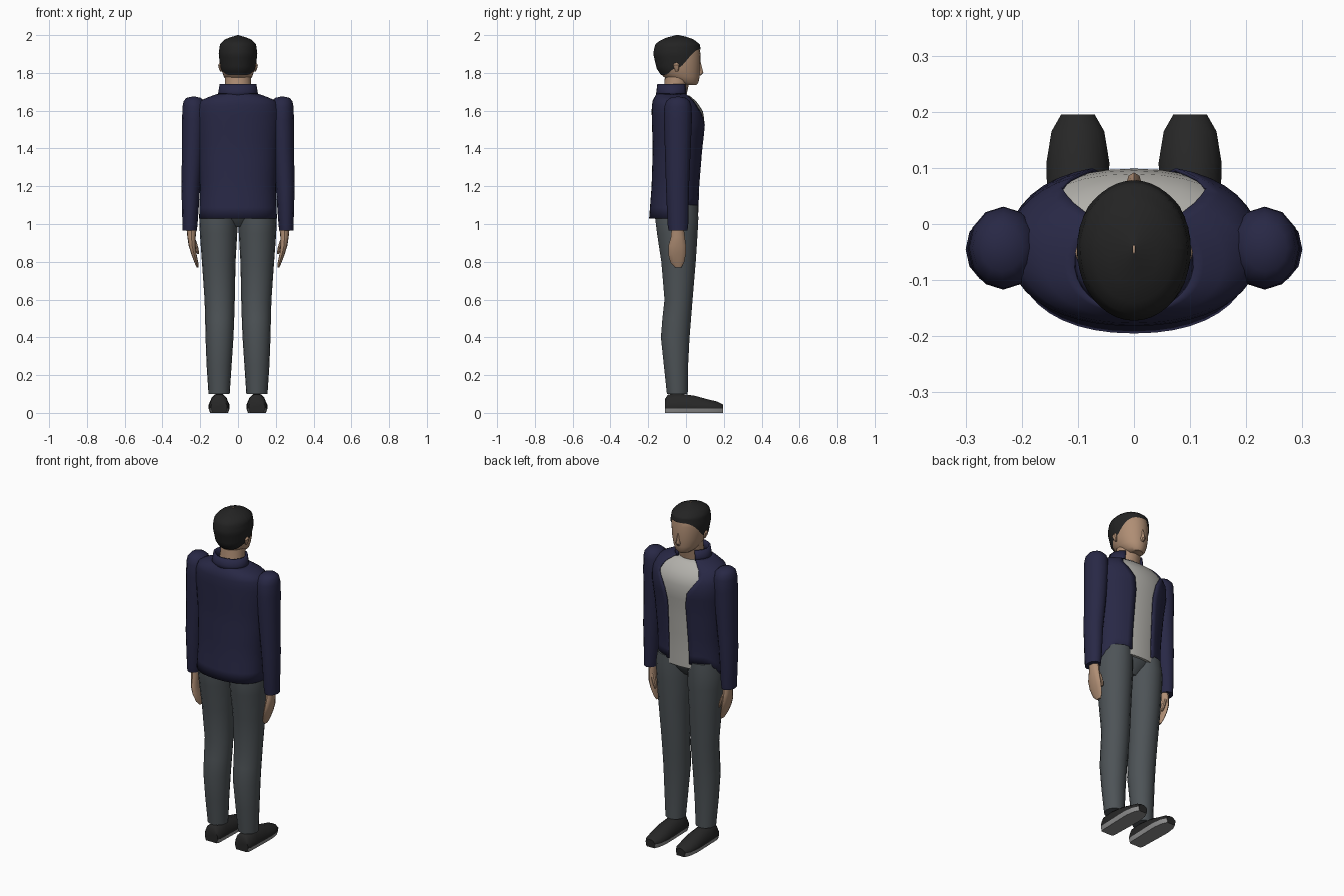
import bpy, bmesh
from math import sin, cos, pi, asin

if "Cube" in bpy.data.objects:
    bpy.data.objects.remove(bpy.data.objects["Cube"])


def material(name, r, g, b):
    m = bpy.data.materials.new(name)
    m.use_nodes = True
    m.diffuse_color = (r, g, b, 1)
    node = m.node_tree.nodes["Principled BSDF"]
    node.inputs["Base Color"].default_value = (r, g, b, 1)
    node.inputs["Roughness"].default_value = 0.8
    return m


NAVY = material("navy cloth", .021, .021, .06)
GREY = material("grey trousers", .075, .087, .095)
SKIN = material("skin", .43, .27, .175)
BLACK = material("black hair", .017, .017, .017)
LEATHER = material("black leather", .02, .02, .02)
WHITE = material("off white shirt", .45, .44, .41)
SOLE = material("grey sole", .27, .27, .27)


def surface(name, rows, mats, closed=True, rule=None, angle=40):
    """Skin a list of point rows; closed rows also get end caps."""
    bm = bmesh.new()
    grid = [[bm.verts.new(p) for p in row] for row in rows]
    n = len(rows[0])
    for low, high in zip(grid, grid[1:]):
        for j in range(n if closed else n - 1):
            k = (j + 1) % n
            bm.faces.new((low[j], low[k], high[k], high[j]))
    if closed:
        bm.faces.new(grid[0][::-1])
        bm.faces.new(grid[-1])
        bmesh.ops.recalc_face_normals(bm, faces=bm.faces)
    if rule:
        for f in bm.faces:
            f.material_index = rule(f.calc_center_median())
    mesh = bpy.data.meshes.new(name)
    bm.to_mesh(mesh)
    bm.free()
    ob = bpy.data.objects.new(name, mesh)
    bpy.context.collection.objects.link(ob)
    for m in mats:
        mesh.materials.append(m)
    bpy.ops.object.select_all(action='DESELECT')
    ob.select_set(True)
    bpy.context.view_layer.objects.active = ob
    bpy.ops.object.shade_smooth_by_angle(angle=angle * pi / 180)
    return ob


def around(cx, yb, yf, z, rx, a, p=2.0):
    """Point on a rounded cross-section running from yb to yf."""
    c, s = cos(a), sin(a)
    x = abs(c) ** (2 / p) * (1 if c > 0 else -1)
    y = abs(s) ** (2 / p) * (1 if s > 0 else -1)
    return (cx + rx * x, (yb + yf) / 2 + (yf - yb) / 2 * y, z)


def loft(name, rings, mat, sides=16, p=2.0):
    """Rings are (centre x, back y, front y, z, half width)."""
    rows = [[around(*r, 2 * pi * j / sides, p) for j in range(sides)] for r in rings]
    return surface(name, rows, [mat])


def sample(profile, z):
    """Interpolate a table whose first column is height."""
    if z <= profile[0][0]:
        return profile[0][1:]
    for a, b in zip(profile, profile[1:]):
        if z <= b[0]:
            t = (z - a[0]) / (b[0] - a[0])
            return [u + (v - u) * t for u, v in zip(a[1:], b[1:])]
    return profile[-1][1:]


def ramp(v, a, b):
    t = min(max((v - a) / (b - a), 0), 1)
    return t * t * (3 - 2 * t)


# Torso: height, back, front, half width
TORSO = [(1.03, -.195, .07, .206), (1.2, -.182, .075, .2), (1.4, -.176, .09, .212),
         (1.53, -.18, .106, .225), (1.6, -.182, .095, .224), (1.65, -.178, .06, .205),
         (1.675, -.165, .03, .15), (1.69, -.155, .012, .104)]
# Half width of the jacket opening by height
OPENING = [(1.1, .068), (1.45, .06), (1.53, .075), (1.61, .13), (1.65, .115), (1.69, .062)]
ROUND = 2.2

# Shirt under the jacket
rings = []
for i in range(15):
    z = 1.06 + .62 * (1 - (1 - i / 14) ** 1.6)
    yb, yf, rx = sample(TORSO, z)
    rings.append((0, yb + .012, yf - .006, z, rx - .012))
loft("shirt", rings, WHITE, 32, ROUND)

# Open jacket, with a hem that rises toward the front
rows = []
for i in range(19):
    t = 1 - (1 - i / 18) ** 1.6
    front_z = 1.09 + .6 * t
    gap = asin((sample(OPENING, front_z)[0] / sample(TORSO, front_z)[2]) ** (ROUND / 2))
    row = []
    for j in range(37):
        a = pi / 2 + gap + (2 * pi - 2 * gap) * j / 36
        hem = 1.03 + .06 * ramp(sin(a), .15, .75)
        z = hem + (1.69 - hem) * t
        yb, yf, rx = sample(TORSO, z)
        row.append(around(0, yb, yf, z, rx, a, ROUND))
    rows.append(row)
jacket = surface("jacket", rows, [NAVY], closed=False)
solid = jacket.modifiers.new("cloth thickness", 'SOLIDIFY')
solid.thickness = .006

# Standing collar
rows = []
for z, rx, yb, yf in [(1.68, .108, -.16, .018), (1.7, .104, -.157, .015), (1.74, .098, -.152, .012)]:
    rows.append([around(0, yb, yf, z, rx, pi / 2 + .6 + (2 * pi - 1.2) * j / 24) for j in range(25)])
collar = surface("collar", rows, [NAVY], closed=False)
solid = collar.modifiers.new("cloth thickness", 'SOLIDIFY')
solid.thickness = .012

# Pelvis
loft("pelvis", [(0, -.09, .0, .985, .07), (0, -.14, .04, 1.03, .1),
                (0, -.16, .06, 1.08, .17), (0, -.16, .06, 1.12, .17)], GREY, 20)

# Neck and head
loft("neck", [(0, -.125, .0, 1.67, .075), (0, -.115, .015, 1.74, .07),
              (0, -.11, .03, 1.8, .07)], SKIN)
HEAD = [(1.735, -.03, .055, .035), (1.75, -.06, .066, .056), (1.78, -.12, .072, .075),
        (1.82, -.148, .075, .088), (1.9, -.168, .077, .097), (1.95, -.157, .067, .091),
        (1.975, -.122, .035, .066), (1.988, -.085, -.003, .033), (1.997, -.047, -.043, .002)]
loft("head", [(0, b, f, z, w) for z, b, f, w in HEAD], SKIN, 28)

# Hair cap, with a hairline climbing from the nape to the forehead
rows = []
for i in range(15):
    t = i / 14
    row = []
    for j in range(41):
        a = 2 * pi * j / 40
        line = 1.79 + .035 * ramp(sin(a), -.8, -.1) + .1 * ramp(sin(a), -.1, .95)
        z = line + (1.997 - line) * t
        yb, yf, rx = sample(HEAD, z)
        row.append(around(0, yb - .006, yf + .006, z + .003 * t, rx + .005 * (1 - t ** 6), a))
    rows.append(row)
surface("hair", rows, [BLACK], closed=False)

# Nose
loft("nose", [(0, .05, .078, 1.785, .01), (0, .05, .092, 1.8, .014),
              (0, .05, .087, 1.82, .009), (0, .05, .077, 1.86, .005)], SKIN, 8)

for side, s in (("left", 1), ("right", -1)):
    # Ear
    loft(side + "_ear", [(s * .088, -.054, -.042, 1.808, .006), (s * .092, -.064, -.036, 1.825, .01),
                         (s * .094, -.068, -.034, 1.842, .011),
                         (s * .09, -.06, -.04, 1.855, .006)], SKIN, 8)

    # Sleeve with a rounded shoulder
    loft(side + "_sleeve", [(s * .256, -.092, .008, .965, .038), (s * .254, -.098, .012, 1.0, .04),
                            (s * .25, -.106, .016, 1.2, .05), (s * .238, -.112, .025, 1.4, .058),
                            (s * .233, -.117, .031, 1.55, .063), (s * .232, -.115, .03, 1.62, .062),
                            (s * .233, -.105, .02, 1.65, .055), (s * .235, -.085, .0, 1.668, .038),
                            (s * .235, -.052, -.034, 1.674, .01)], NAVY, 12)

    # Hand and thumb
    loft(side + "_hand", [(s * .214, -.058, -.025, .77, .005), (s * .22, -.082, -.01, .795, .01),
                          (s * .233, -.094, -.001, .84, .014), (s * .243, -.093, 0, .885, .018),
                          (s * .246, -.08, -.006, .93, .022), (s * .246, -.076, -.012, .98, .027)], SKIN, 12)
    loft(side + "_thumb", [(s * .212, -.022, -.008, .842, .005), (s * .217, -.028, -.003, .865, .009),
                           (s * .228, -.032, -.004, .9, .011), (s * .24, -.035, -.012, .93, .01)], SKIN, 8)

    # Trouser leg
    loft(side + "_trouser_leg", [(s * .1, -.102, .01, .1, .056), (s * .1, -.118, .012, .25, .066),
                                 (s * .098, -.134, .02, .4, .074), (s * .097, -.126, .028, .5, .077),
                                 (s * .097, -.115, .036, .6, .08), (s * .102, -.132, .053, .8, .089),
                                 (s * .103, -.155, .063, .95, .099), (s * .104, -.165, .067, 1.03, .101),
                                 (s * .1, -.162, .064, 1.1, .092)], GREY, 18)

    # Shoe: slices from heel to toe, pale along the bottom
    rows = []
    for y, w, h in [(-.11, .042, .075), (-.095, .05, .098), (-.03, .052, .102), (.05, .055, .09),
                    (.11, .056, .073), (.165, .047, .06), (.195, .03, .045)]:
        half = [(.85, 0), (1, .024), (1, .024 + .3 * (h - .024)), (.75, .8 * h), (.32, h)]
        outline = half + [(-x, z) for x, z in reversed(half)]
        rows.append([(s * .1 + w * x, y, z) for x, z in outline])
    surface(side + "_shoe", rows, [LEATHER, SOLE], rule=lambda c: int(c.z < .018), angle=50)
